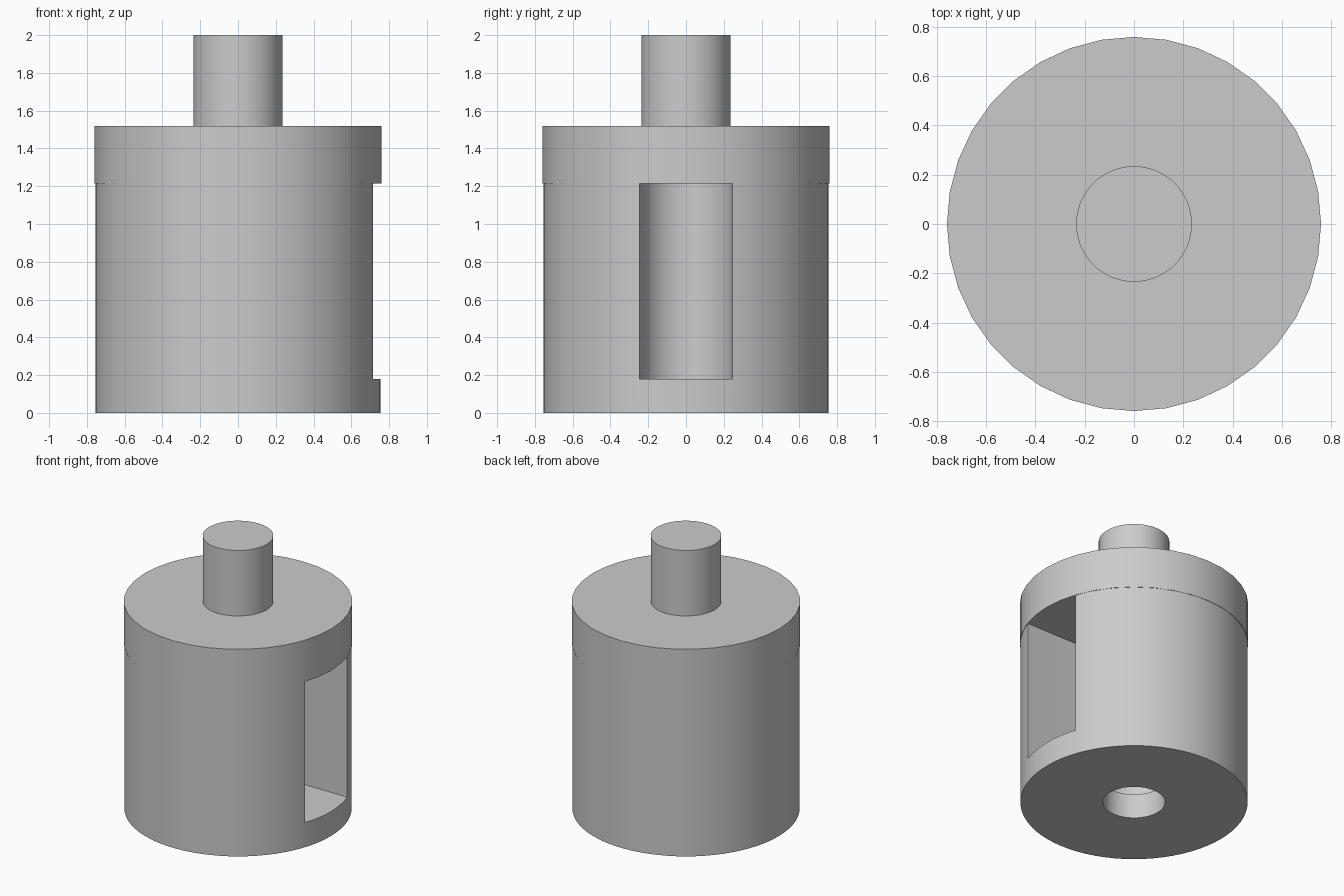
import bpy, bmesh
from math import pi, sin, cos, radians

cube = bpy.data.objects.get("Cube")
if cube:
    bpy.data.objects.remove(cube, do_unlink=True)

# Single plain grey material
GREY = (0.6, 0.6, 0.6, 1.0)
grey = bpy.data.materials.new("plain_grey")
grey.use_nodes = True
grey.diffuse_color = GREY
grey.node_tree.nodes["Principled BSDF"].inputs["Base Color"].default_value = GREY


def prism(name, outline, z0, z1):
    """Upright prism from a closed counter-clockwise outline."""
    bm = bmesh.new()
    base = bm.faces.new([bm.verts.new((x, y, z0)) for x, y in outline])
    top = bmesh.ops.extrude_face_region(bm, geom=[base])["geom"]
    bmesh.ops.translate(bm, vec=(0, 0, z1 - z0),
                        verts=[v for v in top if isinstance(v, bmesh.types.BMVert)])
    bmesh.ops.recalc_face_normals(bm, faces=bm.faces[:])
    mesh = bpy.data.meshes.new(name)
    bm.to_mesh(mesh)
    bm.free()
    mesh.materials.append(grey)
    obj = bpy.data.objects.new(name, mesh)
    bpy.context.collection.objects.link(obj)
    return obj


def arc(radius, sides, start=0.0, sweep=2 * pi):
    return [(radius * cos(start + sweep * i / sides), radius * sin(start + sweep * i / sides))
            for i in range(sides)]


def activate(obj):
    bpy.ops.object.select_all(action="DESELECT")
    obj.select_set(True)
    bpy.context.view_layer.objects.active = obj


def cut(obj, cutter):
    activate(obj)
    mod = obj.modifiers.new("cut", "BOOLEAN")
    mod.operation = "DIFFERENCE"
    mod.solver = "EXACT"
    mod.object = cutter
    bpy.ops.object.modifier_apply(modifier=mod.name)
    bpy.data.objects.remove(cutter, do_unlink=True)


SLOT_R, FLOOR, BODY_TOP, COLLAR_TOP = 0.245, 0.18, 1.215, 1.52

# Round body with a round-ended side slot and a bottom hole opening into it
body = prism("body", arc(0.755, 72), 0, BODY_TOP)
slot_outline = arc(SLOT_R, 24, pi / 2, pi) + [(0, -SLOT_R), (1, -SLOT_R), (1, SLOT_R)]
cut(body, prism("slot_cutter", slot_outline, FLOOR, BODY_TOP + 0.1))
cut(body, prism("hole_cutter", arc(0.207, 36), -0.1, FLOOR + 0.1))

# Lid collar closing the slot, with the shaft on top
collar = prism("collar", arc(0.759, 36), BODY_TOP, COLLAR_TOP)
shaft = prism("shaft", arc(0.235, 36), COLLAR_TOP, 2.0)

for part in (body, collar, shaft):
    activate(part)
    bpy.ops.object.shade_smooth_by_angle(angle=radians(30))
